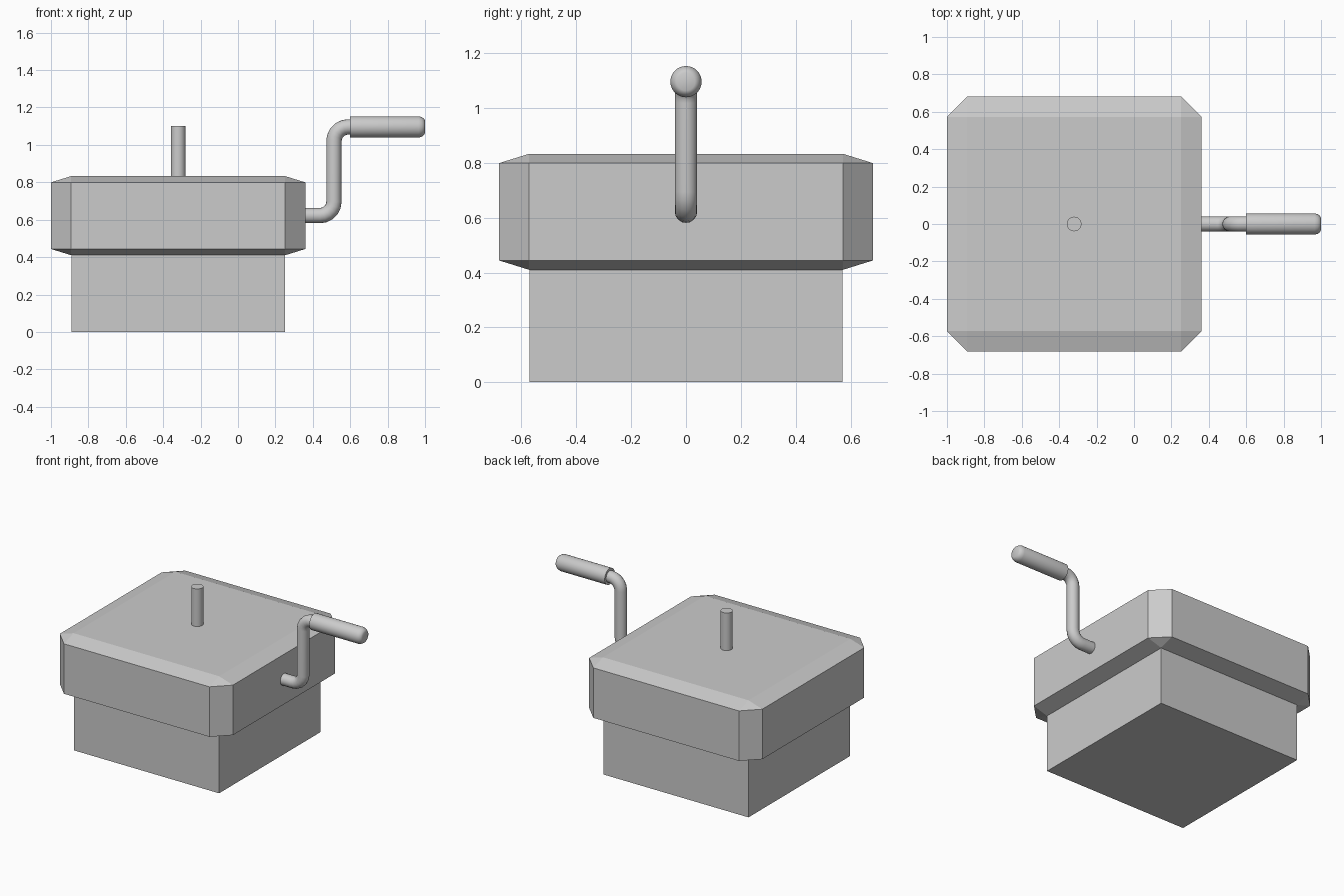
import bpy, bmesh
from math import sin, cos, pi, radians

if "Cube" in bpy.data.objects:
    bpy.data.objects.remove(bpy.data.objects["Cube"])

CX = -0.32  # centre of the box body


def box(name, half, z0, z1):
    bpy.ops.mesh.primitive_cube_add(size=2, location=(CX, 0, (z0 + z1) / 2))
    ob = bpy.context.object
    ob.name = name
    ob.scale = (half, half, (z1 - z0) / 2)
    return ob


def smooth(ob):
    bpy.ops.object.select_all(action='DESELECT')
    ob.select_set(True)
    bpy.context.view_layer.objects.active = ob
    bpy.ops.object.shade_smooth_by_angle(angle=radians(40))


def arc(cx, cz, r, a0, a1, steps=5):
    angles = [radians(a0 + (a1 - a0) * i / steps) for i in range(steps + 1)]
    return [(cx + r * cos(a), 0, cz + r * sin(a)) for a in angles]


# Lower box
box("base", 0.571, 0, 0.42)

# Upper box: bevel runs before the object scale, so the chamfer is flatter in z
body = box("body", 0.681, 0.41, 0.833)
bev = body.modifiers.new("chamfer", 'BEVEL')
bev.width = 0.16
bev.segments = 1

# Pin on top
bpy.ops.mesh.primitive_cylinder_add(vertices=32, radius=0.039, depth=0.3,
                                    location=(CX, 0, 0.95))
pin = bpy.context.object
pin.name = "top_pin"
smooth(pin)

# Bent crank arm
R = 0.075
X, Z0, Z1 = 0.513, 0.622, 1.096
path = [(0.35, 0, Z0)]
path += arc(X - R, Z0 + R, R, -90, 0)
path += arc(X + R, Z1 - R, R, 180, 90)
path += [(0.63, 0, Z1)]
cu = bpy.data.curves.new("crank_arm", 'CURVE')
cu.dimensions = '3D'
cu.bevel_depth = 0.041
cu.bevel_resolution = 6
cu.use_fill_caps = True
sp = cu.splines.new('POLY')
sp.points.add(len(path) - 1)
for p, co in zip(sp.points, path):
    p.co = (*co, 1)
arm = bpy.data.objects.new("crank_arm", cu)
bpy.context.collection.objects.link(arm)
bpy.ops.object.select_all(action='DESELECT')
arm.select_set(True)
bpy.context.view_layer.objects.active = arm
bpy.ops.object.convert(target='MESH')
smooth(bpy.context.object)

# Crank grip: turned profile (x, radius) with a rounded tip
profile = [(0.6, 0.057), (0.966, 0.057), (0.983, 0.052), (0.995, 0.043), (1.0, 0.033)]
N = 32
bm = bmesh.new()
rings = [[bm.verts.new((x, r * cos(2 * pi * i / N), Z1 + r * sin(2 * pi * i / N)))
          for i in range(N)] for x, r in profile]
for a, b in zip(rings, rings[1:]):
    for i in range(N):
        j = (i + 1) % N
        bm.faces.new((a[i], a[j], b[j], b[i]))
bm.faces.new(rings[0])
bm.faces.new(rings[-1])
bmesh.ops.recalc_face_normals(bm, faces=bm.faces)
me = bpy.data.meshes.new("crank_grip")
bm.to_mesh(me)
bm.free()
grip = bpy.data.objects.new("crank_grip", me)
bpy.context.collection.objects.link(grip)
smooth(grip)
